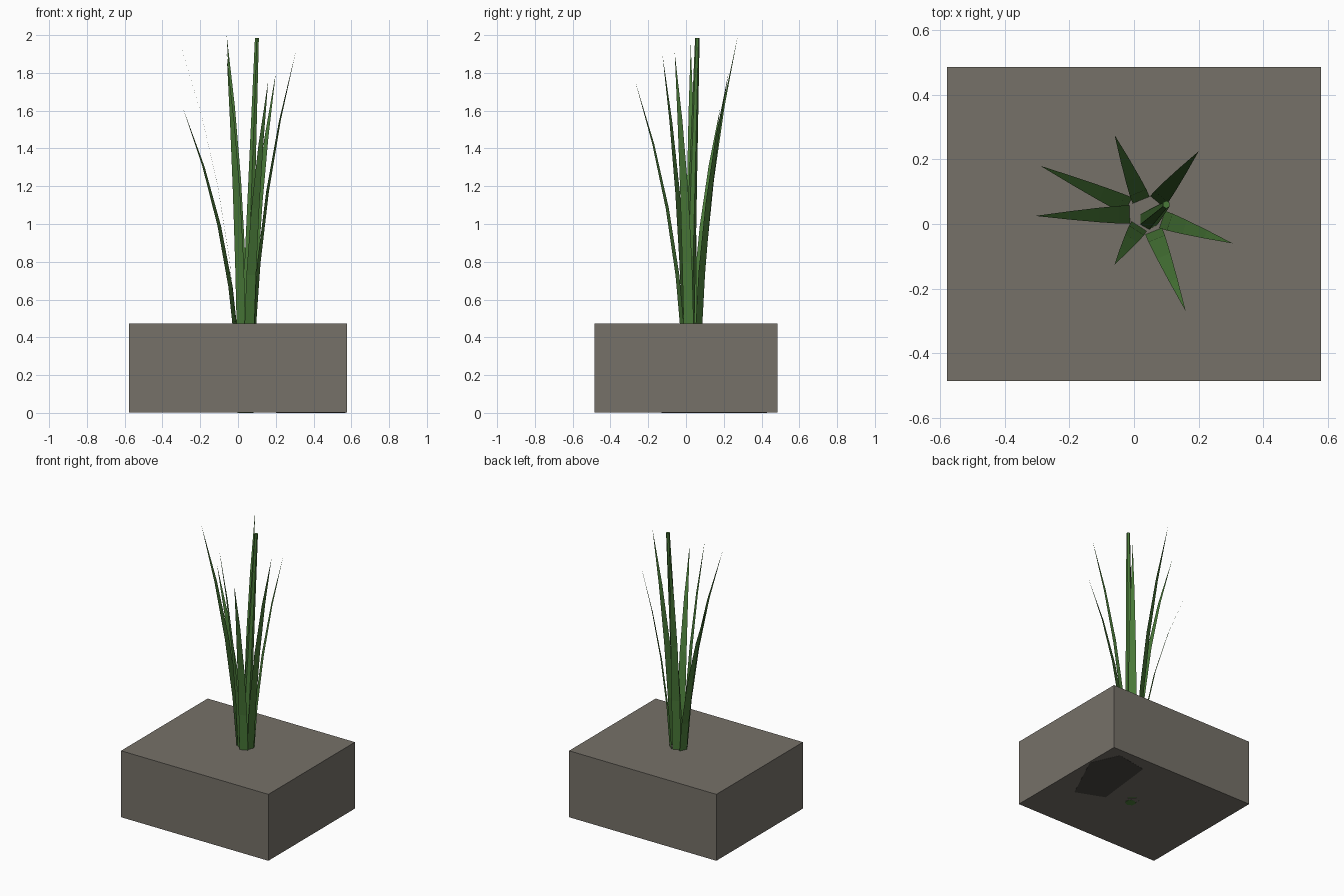
import bpy, bmesh, math
from mathutils import Vector

if "Cube" in bpy.data.objects:
    bpy.data.objects.remove(bpy.data.objects["Cube"])


def material(name, rgb):
    m = bpy.data.materials.new(name)
    m.diffuse_color = (*rgb, 1)
    m.use_nodes = True
    m.node_tree.nodes["Principled BSDF"].inputs["Base Color"].default_value = m.diffuse_color
    return m


def finish(name, bm, mat):
    me = bpy.data.meshes.new(name)
    bm.to_mesh(me)
    bm.free()
    me.materials.append(mat)
    ob = bpy.data.objects.new(name, me)
    bpy.context.collection.objects.link(ob)
    return ob


stone = material("stone", (0.18, 0.165, 0.14))
dark = material("dark_stone", (0.07, 0.065, 0.055))
green = material("leaf_green", (0.068, 0.195, 0.04))

# Planter block, its underside a hair above the inset pieces
bm = bmesh.new()
bmesh.ops.create_cube(bm, size=1)
for v in bm.verts:
    v.co = Vector((v.co.x * 1.156, v.co.y * 0.97, 0.001 + (v.co.z + 0.5) * 0.471))
finish("planter_block", bm, stone)

# Dark slab set flush into the underside
bm = bmesh.new()
outline = [(0.40, -0.13), (0.57, 0.23), (0.48, 0.43), (0.25, 0.39), (0.20, -0.05)]
face = bm.faces.new([bm.verts.new((x, y, 0)) for x, y in outline])
ext = bmesh.ops.extrude_face_region(bm, geom=[face])
for v in ext["geom"]:
    if isinstance(v, bmesh.types.BMVert):
        v.co.z = 0.05
bmesh.ops.recalc_face_normals(bm, faces=bm.faces)
finish("underside_slab", bm, dark)

# Central stem: leaning six-sided taper through the block
bm = bmesh.new()
bmesh.ops.create_cone(bm, cap_ends=True, segments=6, radius1=0.037, radius2=0.012, depth=1.985)
for v in bm.verts:
    t = v.co.z / 1.985 + 0.5
    v.co += Vector((0.03 + 0.07 * t, 0.06 * t, 0.9925))
finish("stem", bm, green)

# Blade leaves: flat ribbons that curve outwards to a point
CENTRE = Vector((0.04, 0.03, 0))
WIDTHS = (0.054, 0.056, 0.055, 0.045, 0.027)
TIPS = [(-0.29, 0.18, 1.61), (-0.305, 0.025, 1.95), (-0.06, 0.275, 2.0),
        (0.20, 0.225, 1.80), (0.305, -0.06, 1.91), (0.16, -0.27, 1.76),
        (-0.06, -0.125, 1.90)]


def leaf(name, tip):
    tip = Vector(tip)
    out = Vector((tip.x - CENTRE.x, tip.y - CENTRE.y, 0)).normalized()
    side = Vector((-out.y, out.x, 0))
    base = CENTRE + out * 0.035
    bm = bmesh.new()
    rows = []
    for i, w in enumerate(WIDTHS):
        t = i / len(WIDTHS)
        p = base.lerp(tip, t * t)
        p.z = tip.z * (t + 0.06 * t * (1 - t))
        rows.append([bm.verts.new(p - side * w / 2), bm.verts.new(p + side * w / 2)])
    for a, b in zip(rows, rows[1:]):
        bm.faces.new((a[0], a[1], b[1], b[0]))
    bm.faces.new((rows[-1][0], rows[-1][1], bm.verts.new(tip)))
    finish(name, bm, green)


for i, tip in enumerate(TIPS):
    leaf(f"leaf_{i + 1}", tip)
